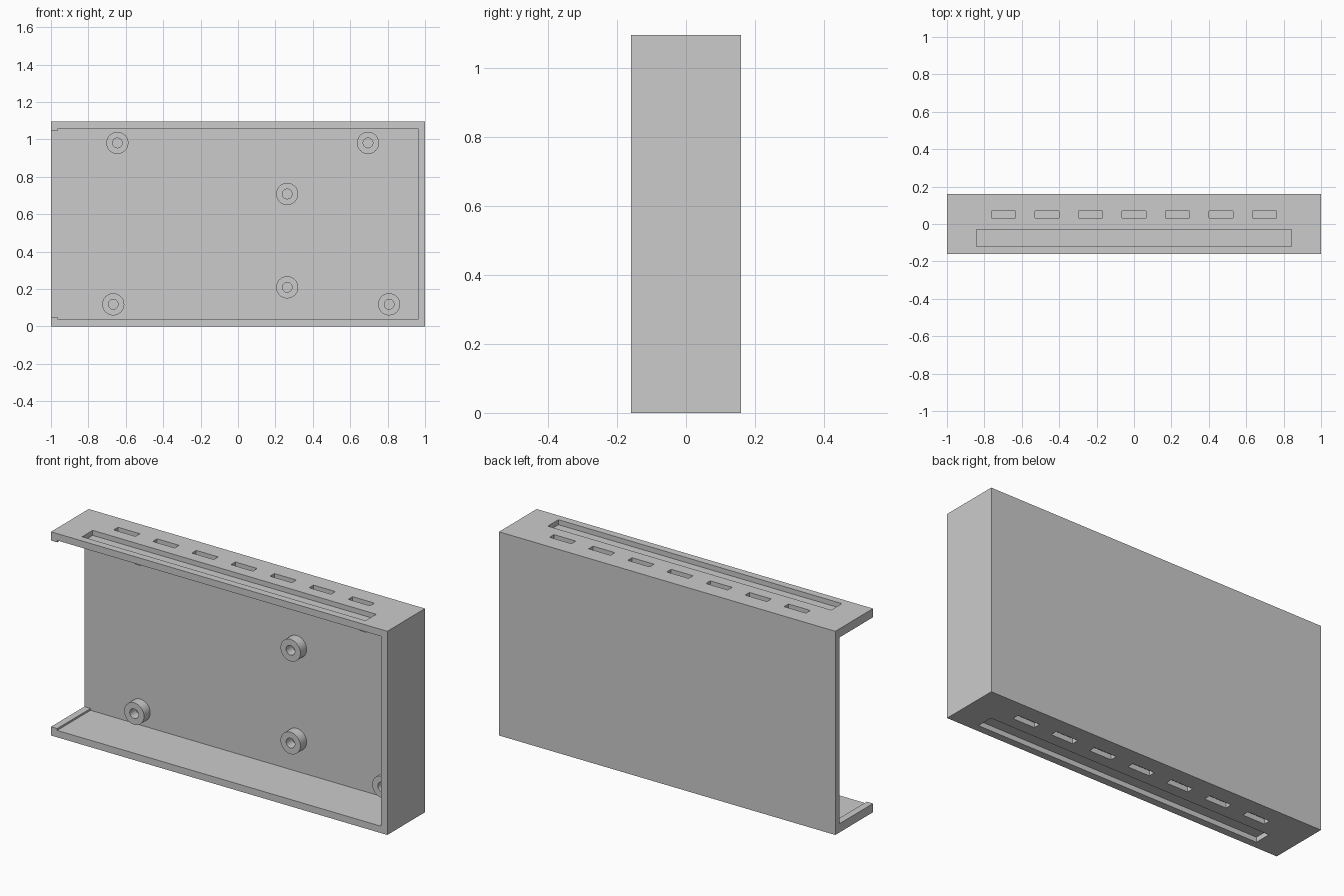
import bpy, bmesh, math
from mathutils import Matrix, Vector

if "Cube" in bpy.data.objects:
    bpy.data.objects.remove(bpy.data.objects["Cube"])

HALF_D, H, T = 0.16, 1.095, 0.037      # half depth, height, wall thickness
LIP = 0.01                             # raised lip at the open left end
POCKET = 0.027                         # depth of the blind slots
WALL_Y = HALF_D - T                    # inner face of the back wall


def add_box(bm, x0, x1, y0, y1, z0, z1):
    centre = Vector(((x0 + x1) / 2, (y0 + y1) / 2, (z0 + z1) / 2))
    size = Matrix.Diagonal((x1 - x0, y1 - y0, z1 - z0, 1))
    bmesh.ops.create_cube(bm, size=1, matrix=Matrix.Translation(centre) @ size)


def add_prism(bm, profile, y0, y1):
    face = bm.faces.new([bm.verts.new((x, y0, z)) for x, z in profile])
    ext = bmesh.ops.extrude_face_region(bm, geom=[face], use_keep_orig=True)
    verts = [v for v in ext["geom"] if isinstance(v, bmesh.types.BMVert)]
    bmesh.ops.translate(bm, verts=verts, vec=(0, y1 - y0, 0))


def finish(bm, name):
    bmesh.ops.recalc_face_normals(bm, faces=bm.faces[:])
    mesh = bpy.data.meshes.new(name)
    bm.to_mesh(mesh)
    bm.free()
    obj = bpy.data.objects.new(name, mesh)
    bpy.context.collection.objects.link(obj)
    return obj


# housing block
bm = bmesh.new()
add_box(bm, -1, 1, -HALF_D, HALF_D, 0, H)
housing = finish(bm, "housing")

# cutter: interior open to the front and left, leaving lips at the left end
bm = bmesh.new()
lo, hi = T, H - T
add_prism(bm, [(-1.1, lo + LIP), (-1 + T, lo + LIP), (-1 + T, lo), (1 - T, lo),
               (1 - T, hi), (-1 + T, hi), (-1 + T, hi - LIP), (-1.1, hi - LIP)],
          -0.3, WALL_Y)

# cutter: one long and seven short blind slots, top and bottom
for z0, z1 in ((-0.1, POCKET), (H - POCKET, H + 0.1)):
    add_box(bm, -0.843, 0.843, -0.12, -0.03, z0, z1)
    for i in range(-3, 4):
        x = i * 0.2325
        add_box(bm, x - 0.065, x + 0.065, 0.033, 0.07, z0, z1)
cutter = finish(bm, "slot_cutter")
cutter.hide_render = True

mod = housing.modifiers.new("cut", 'BOOLEAN')
mod.operation = 'DIFFERENCE'
mod.solver = 'EXACT'
mod.object = cutter
bpy.context.view_layer.objects.active = housing
housing.select_set(True)
bpy.ops.object.modifier_apply(modifier=mod.name)
bpy.data.objects.remove(cutter)
housing.select_set(False)

# hollow screw bosses on the back wall: spin a tube section around y
for i, (x, z) in enumerate([(-0.645, 0.981), (0.695, 0.981), (0.263, 0.708),
                            (0.263, 0.209), (-0.667, 0.118), (0.808, 0.118)]):
    bm = bmesh.new()
    section = [bm.verts.new((r, y, 0)) for r, y in
               ((0.059, WALL_Y), (0.059, 0.07), (0.026, 0.07), (0.026, WALL_Y))]
    edges = [bm.edges.new(pair) for pair in zip(section, section[1:])]
    bmesh.ops.spin(bm, geom=section + edges, cent=(0, 0, 0), axis=(0, 1, 0),
                   angle=math.tau, steps=48)
    bmesh.ops.remove_doubles(bm, verts=bm.verts[:], dist=1e-5)
    bmesh.ops.recalc_face_normals(bm, faces=bm.faces[:])
    # an open tube: make sure the outer faces point outwards
    outer = max(bm.faces, key=lambda f: f.calc_center_median().xz.length)
    if outer.normal.dot(outer.calc_center_median() * Vector((1, 0, 1))) < 0:
        bmesh.ops.reverse_faces(bm, faces=bm.faces[:])
    mesh = bpy.data.meshes.new("screw_boss")
    bm.to_mesh(mesh)
    bm.free()
    boss = bpy.data.objects.new(f"screw_boss_{i + 1}", mesh)
    boss.location = (x, 0, z)
    bpy.context.collection.objects.link(boss)
    bpy.context.view_layer.objects.active = boss
    boss.select_set(True)
    bpy.ops.object.shade_smooth_by_angle(angle=math.radians(30))
    boss.select_set(False)
